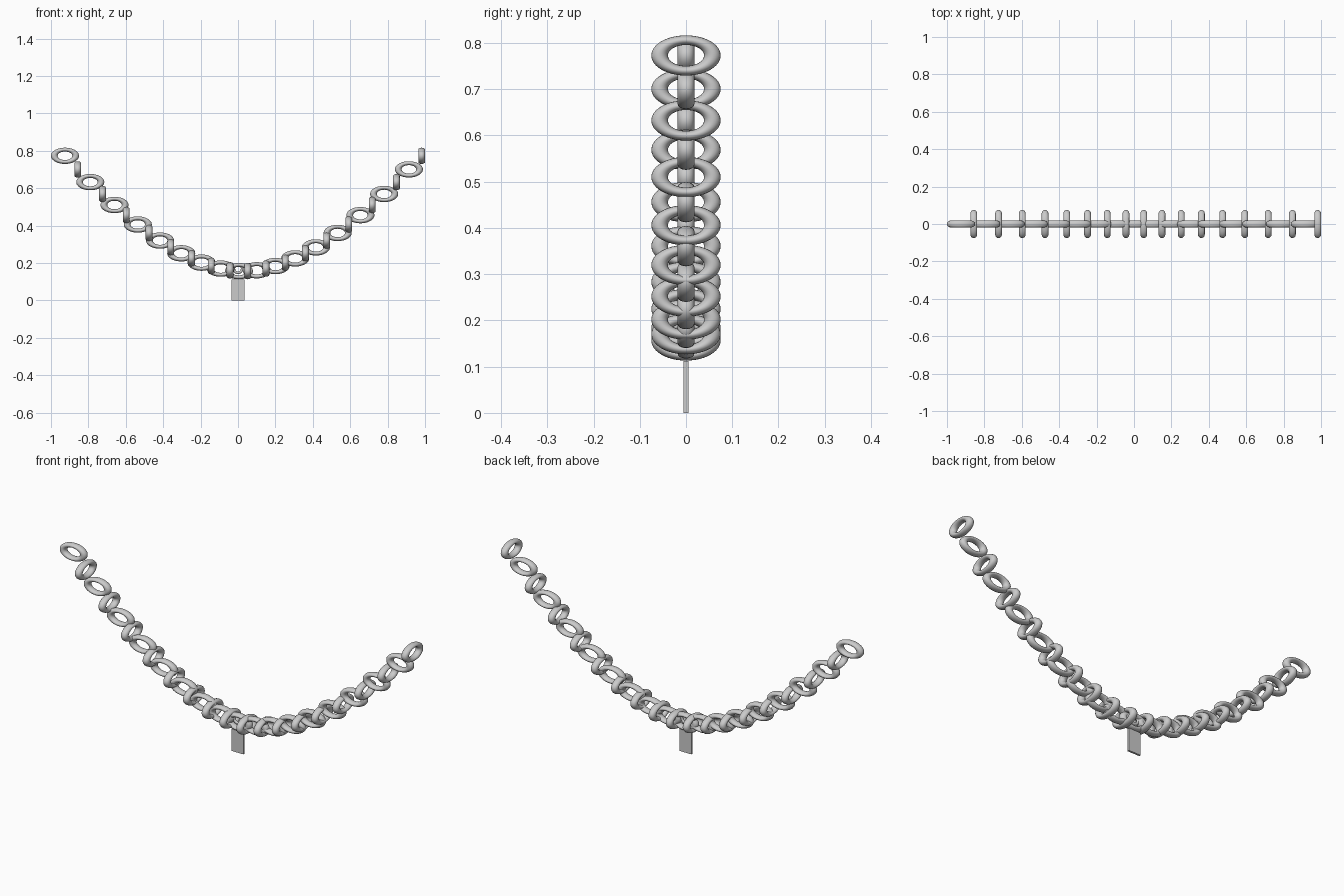
import bpy
from math import pi

if "Cube" in bpy.data.objects:
    bpy.data.objects.remove(bpy.data.objects["Cube"])

COUNT = 34
HALF = (COUNT - 1) / 2


def ring(name, x, z, major, minor, turn, squash, segs=48, sides=16):
    """Upright ring, flattened in height, turned about z."""
    bpy.ops.mesh.primitive_torus_add(major_radius=major, minor_radius=minor,
                                     major_segments=segs, minor_segments=sides,
                                     rotation=(pi / 2, 0, 0))
    ob = bpy.context.object
    bpy.ops.object.transform_apply(location=False, rotation=True, scale=False)
    ob.name = name
    ob.scale.z = squash
    ob.rotation_euler.z = turn
    ob.location = (x, 0, z)
    bpy.ops.object.shade_smooth()
    return ob


# chain links, alternately turned, hanging along a sagging curve
for i in range(COUNT):
    u = (i - HALF) / HALF
    x = 0.0285 + u * (0.77 + 0.1835 * abs(u))
    z = 0.156 + 0.617 * u * u
    ring(f"chain_link_{i + 1}", x, z, 0.057, 0.018,
         pi / 2 if i % 2 else 0, 0.58)

# small ring holding the tag
ring("tag_ring", 0, 0.17, 0.022, 0.007, 0, 1.0, 32, 12)

# flat hanging tag
bpy.ops.mesh.primitive_cube_add(size=1, location=(0, 0, 0.056))
tag = bpy.context.object
tag.name = "hanging_tag"
tag.scale = (0.068, 0.01, 0.112)
